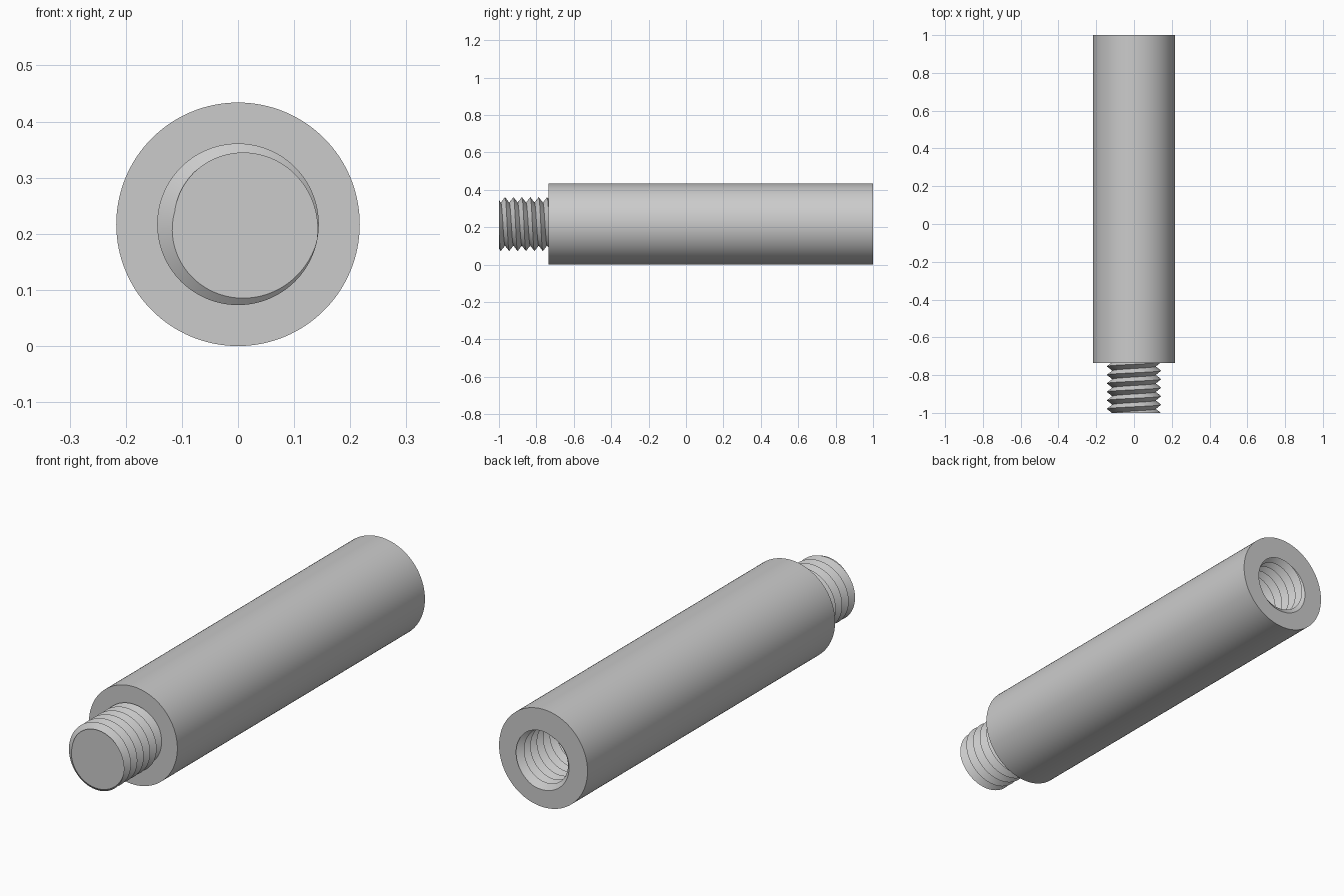
import bpy
import bmesh
from math import cos, sin, tau, radians

if "Cube" in bpy.data.objects:
    bpy.data.objects.remove(bpy.data.objects["Cube"])

SEGMENTS = 128
RADIUS = 0.217                    # outer radius, also the height of the axis
CREST, ROOT, PITCH = 0.144, 0.115, 0.045
TIP, SHOULDER, END = -1.0, -0.735, 1.0
HOLE_DEPTH = 0.3

steel = bpy.data.materials.new("grey steel")
steel.use_nodes = True
grey = (0.6, 0.6, 0.6, 1)
steel.diffuse_color = grey
steel.node_tree.nodes["Principled BSDF"].inputs["Base Color"].default_value = grey


def thread(angle, start, end, origin, crest_angle):
    """Radius and y points of a V thread along the axis at one angle."""
    shift = (crest_angle - angle) / tau
    turns = int((end - start) / PITCH) + 3
    first = int((start - origin) / PITCH) - 2
    points = []
    for k in range(2 * first, 2 * (first + turns) + 6):
        y = min(max(origin + PITCH * (k / 2 + shift), start), end)
        phase = ((y - origin) / PITCH - shift) % 1
        points.append((ROOT + (CREST - ROOT) * abs(2 * phase - 1), y))
    return points


def sweep(name, column):
    """Skin the profile given for every angle around the y axis."""
    bm = bmesh.new()
    columns = []
    for i in range(SEGMENTS + 1):
        a = tau * i / SEGMENTS
        columns.append([bm.verts.new((r * cos(a), y, RADIUS + r * sin(a)))
                        for r, y in column(a)])
    for a, b in zip(columns, columns[1:]):
        for j in range(len(a) - 1):
            bm.faces.new((a[j], a[j + 1], b[j + 1], b[j]))
    bmesh.ops.remove_doubles(bm, verts=bm.verts[:], dist=1e-5)
    bmesh.ops.dissolve_degenerate(bm, edges=bm.edges[:], dist=1e-6)
    bmesh.ops.recalc_face_normals(bm, faces=bm.faces[:])
    mesh = bpy.data.meshes.new(name)
    bm.to_mesh(mesh)
    bm.free()
    mesh.materials.append(steel)
    ob = bpy.data.objects.new(name, mesh)
    bpy.context.collection.objects.link(ob)
    bpy.ops.object.select_all(action="DESELECT")
    ob.select_set(True)
    bpy.context.view_layer.objects.active = ob
    bpy.ops.object.shade_smooth_by_angle(angle=radians(30))


# Round body with a threaded blind hole in its back end
def body_column(a):
    bottom = END - HOLE_DEPTH
    hole = thread(a, bottom, END, END, -1.2)[::-1]
    return [(0, SHOULDER), (RADIUS, SHOULDER), (RADIUS, END)] + hole + [(0, bottom)]


# Threaded stud, seated slightly inside the body
def stud_column(a):
    seat = SHOULDER + 0.01
    return [(0, TIP)] + thread(a, TIP, seat, TIP, -0.2) + [(0, seat)]


sweep("body", body_column)
sweep("threaded_stud", stud_column)
